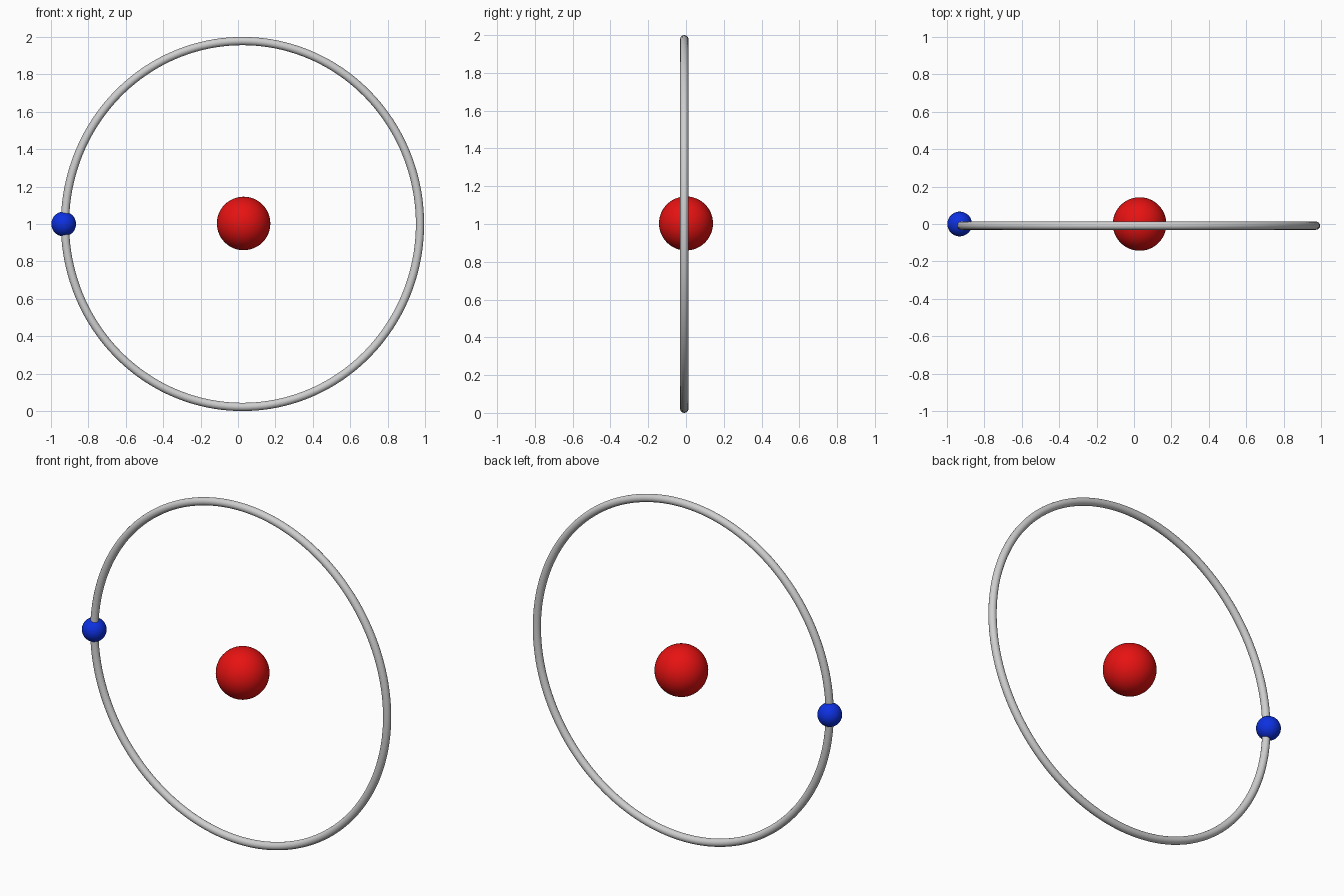
import bpy, math

if "Cube" in bpy.data.objects:
    bpy.data.objects.remove(bpy.data.objects["Cube"])

def material(name, rgb):
    m = bpy.data.materials.new(name)
    m.diffuse_color = (*rgb, 1.0)
    m.use_nodes = True
    m.node_tree.nodes["Principled BSDF"].inputs["Base Color"].default_value = m.diffuse_color
    return m

red = material("red", (0.8, 0.006, 0.006))
blue = material("blue", (0.004, 0.03, 0.75))
grey = material("light grey", (0.62, 0.62, 0.62))

def ball(name, centre, radius, mat):
    bpy.ops.mesh.primitive_uv_sphere_add(segments=48, ring_count=24,
                                         radius=radius, location=centre)
    ob = bpy.context.object
    ob.name = name
    ob.data.materials.append(mat)
    bpy.ops.object.shade_smooth()

# Central nucleus and the small orbiting particle
ball("nucleus", (0.03, 0.0, 1.003), 0.143, red)
ball("electron", (-0.932, 0.0, 1.0), 0.066, blue)

# Orbit: slightly elliptical round tube standing upright
N = 160
curve = bpy.data.curves.new("orbit_ring", 'CURVE')
curve.dimensions = '3D'
curve.bevel_depth = 0.022
curve.bevel_resolution = 6
spline = curve.splines.new('POLY')
spline.points.add(N - 1)
spline.use_cyclic_u = True
spline.use_smooth = True
for i, p in enumerate(spline.points):
    a = 2 * math.pi * i / N
    p.co = (0.024 + 0.949 * math.cos(a), -0.009, 1.0 + 0.978 * math.sin(a), 1)
ring = bpy.data.objects.new("orbit_ring", curve)
bpy.context.collection.objects.link(ring)
curve.materials.append(grey)
bpy.ops.object.select_all(action='DESELECT')
ring.select_set(True)
bpy.context.view_layer.objects.active = ring
bpy.ops.object.convert(target='MESH')
bpy.ops.object.shade_smooth()
